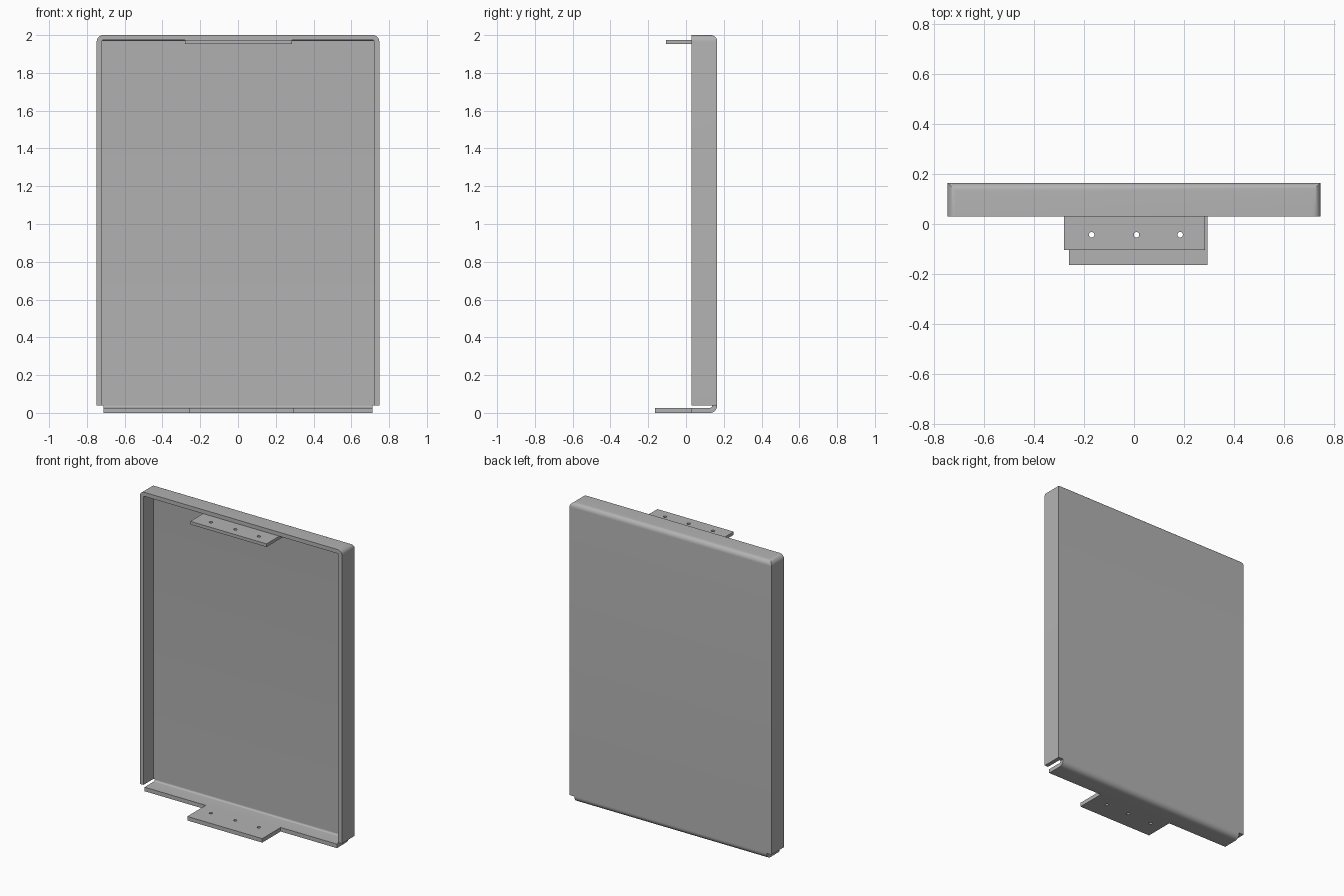
import bpy, bmesh, math
from mathutils import Vector

if "Cube" in bpy.data.objects:
    bpy.data.objects.remove(bpy.data.objects["Cube"], do_unlink=True)

metal = bpy.data.materials.new("grey_metal")
metal.use_nodes = True
GREY = (0.45, 0.45, 0.45, 1)
metal.diffuse_color = GREY
metal.node_tree.nodes["Principled BSDF"].inputs["Base Color"].default_value = GREY

T = 0.027                        # sheet thickness
BACK, LIP = 0.165, 0.03          # y of the back face and of the flange lips
HALF, TOP, BASE = 0.748, 2.0, 0.04
BEND = 0.033                     # outer bend radius


def add_object(name, bm):
    bmesh.ops.recalc_face_normals(bm, faces=bm.faces)
    mesh = bpy.data.meshes.new(name)
    bm.to_mesh(mesh)
    bm.free()
    mesh.materials.append(metal)
    obj = bpy.data.objects.new(name, mesh)
    bpy.context.collection.objects.link(obj)
    return obj


def box_bm(lo, hi):
    bm = bmesh.new()
    bmesh.ops.create_cube(bm, size=1)
    for v in bm.verts:
        v.co = Vector([(a + b) / 2 + c * (b - a) for a, b, c in zip(lo, hi, v.co)])
    return bm


def bent_box(name, lo, hi, radius):
    """Box with rounded upper corners and a rounded upper back edge."""
    bm = box_bm(lo, hi)
    edges = []
    for e in bm.edges:
        a, b = (v.co for v in e.verts)
        on_top = min(a.z, b.z) > hi[2] - 0.001
        along_front = max(a.y, b.y) < lo[1] + 0.001
        if on_top and not along_front:
            edges.append(e)
    bmesh.ops.bevel(bm, geom=edges, offset=radius, segments=8, profile=0.5,
                    affect='EDGES', clamp_overlap=True)
    return add_object(name, bm)


def cut(obj, cutter):
    mod = obj.modifiers.new("cut", 'BOOLEAN')
    mod.operation = 'DIFFERENCE'
    mod.solver = 'EXACT'
    mod.object = cutter
    bpy.context.view_layer.objects.active = obj
    bpy.ops.object.modifier_apply(modifier=mod.name)
    bpy.data.objects.remove(cutter, do_unlink=True)


def smooth(obj):
    bpy.ops.object.select_all(action='DESELECT')
    obj.select_set(True)
    bpy.context.view_layer.objects.active = obj
    bpy.ops.object.shade_smooth_by_angle(angle=math.radians(30))


def drilled_tab(name, lo, hi):
    """Mounting plate with three screw holes."""
    tab = add_object(name, box_bm(lo, hi))
    for x in (-0.17, 0.01, 0.185):
        bm = bmesh.new()
        bmesh.ops.create_cone(bm, cap_ends=True, segments=24, radius1=0.011,
                              radius2=0.011, depth=0.2)
        bmesh.ops.translate(bm, verts=bm.verts, vec=(x, -0.043, (lo[2] + hi[2]) / 2))
        cut(tab, add_object("hole_cutter", bm))
    smooth(tab)


# Back panel with folded sides and top
shell = bent_box("panel_shell", (-HALF, LIP, BASE), (HALF, BACK, TOP), BEND)
cavity = bent_box("cavity_cutter", (-HALF + T, -0.5, -0.5),
                  (HALF - T, BACK - T, TOP - T), 0.006)
cut(shell, cavity)
smooth(shell)


# Bottom flange, bent forward from the back panel
def arc(radius, reverse=False):
    cy, cz = BACK - BEND - 0.005, BEND + 0.005
    pts = [(cy + radius * math.cos(a), cz - radius * math.sin(a))
           for a in (i * math.pi / 16 for i in range(9))]
    return pts[::-1] if reverse else pts


outer = BEND + 0.005
profile = ([(BACK, BASE + 0.002)] + arc(outer) + [(LIP, 0), (LIP, T)]
           + arc(outer - T, True) + [(BACK - T, BASE + 0.002)])
bm = bmesh.new()
face = bm.faces.new([bm.verts.new((-0.713, y, z)) for y, z in profile])
sweep = bmesh.ops.extrude_face_region(bm, geom=[face])
bmesh.ops.translate(bm, vec=(1.424, 0, 0),
                    verts=[g for g in sweep["geom"] if isinstance(g, bmesh.types.BMVert)])
smooth(add_object("bottom_flange", bm))

# Mounting tabs
drilled_tab("bottom_tab", (-0.26, -0.165, 0), (0.295, LIP, T))
drilled_tab("top_tab", (-0.28, -0.105, 1.953), (0.285, BACK - T, 1.974))
